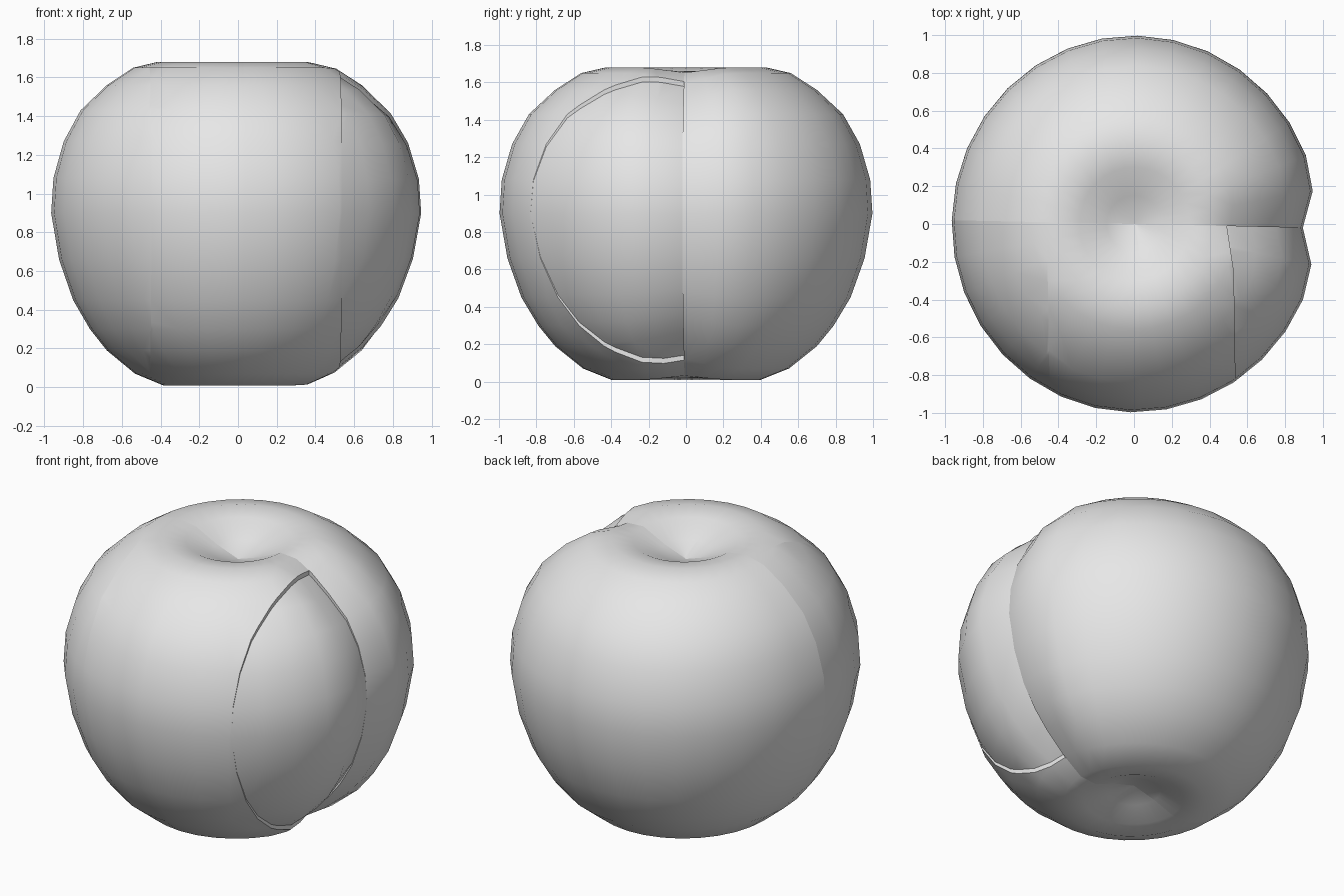
import bpy
import bmesh
import math
from mathutils import Vector, Matrix

if "Cube" in bpy.data.objects:
    bpy.data.objects.remove(bpy.data.objects["Cube"], do_unlink=True)

skin = bpy.data.materials.new("plain grey")
skin.use_nodes = True
GREY = (0.8, 0.8, 0.8, 1)
skin.diffuse_color = GREY
skin.node_tree.nodes["Principled BSDF"].inputs["Base Color"].default_value = GREY

# Radius and height of the fruit, from bottom dimple to top dimple
PROFILE = [(0, .11), (.15, .07), (.28, .02), (.4, .01), (.55, .07), (.7, .19),
           (.79, .3), (.88, .45), (.955, .66), (.997, .9), (.985, 1.08),
           (.93, 1.27), (.84, 1.43), (.7, 1.56), (.56, 1.65), (.43, 1.68),
           (.3, 1.66), (.15, 1.59), (0, 1.54)]
SEAM = Vector((.02, 1, 0))      # slightly turned halving cut
SIDE = Vector((1, 0, 0))


def clamp(v):
    return max(0, min(1, v))


def whole_fruit():
    bm = bmesh.new()
    verts = [bm.verts.new((r, 0, z)) for r, z in PROFILE]
    edges = [bm.edges.new(pair) for pair in zip(verts, verts[1:])]
    bmesh.ops.spin(bm, geom=verts + edges, axis=(0, 0, 1), cent=(0, 0, 0),
                   angle=math.tau, steps=32, use_duplicate=False)
    bmesh.ops.remove_doubles(bm, verts=bm.verts, dist=.0005)
    bmesh.ops.recalc_face_normals(bm, faces=bm.faces)
    bm.transform(Matrix.Rotation(-.02, 4, "Z"))
    for v in bm.verts:
        v.co.x *= .98 if v.co.x > 0 else .968
    return bm


def cut(bm, point, normal):
    """Keep the side behind the normal and close the cut face."""
    bmesh.ops.bisect_plane(bm, geom=bm.verts[:] + bm.edges[:] + bm.faces[:],
                           dist=.002, plane_co=point, plane_no=normal,
                           clear_outer=True)
    rim = [e for e in bm.edges if e.is_boundary]
    caps = bmesh.ops.holes_fill(bm, edges=rim, sides=0)["faces"]
    bmesh.ops.triangulate(bm, faces=caps)


def piece(name, cuts, shrink=1):
    bm = whole_fruit()
    for point, normal in cuts:
        cut(bm, point, normal)
    # Tuck in the open end of the halving cut
    for v in bm.verts:
        c = v.co
        near = clamp(1 - abs(c.y + .02 * c.x) / .24)
        k = 1 - .085 * near * clamp((c.x - .3) / .3)
        c.x *= k
        c.z = .86 + (c.z - .86) * k * shrink
    bmesh.ops.recalc_face_normals(bm, faces=bm.faces)
    mesh = bpy.data.meshes.new(name)
    bm.to_mesh(mesh)
    bm.free()
    mesh.materials.append(skin)
    obj = bpy.data.objects.new(name, mesh)
    bpy.context.collection.objects.link(obj)
    bpy.ops.object.select_all(action="DESELECT")
    obj.select_set(True)
    bpy.context.view_layer.objects.active = obj
    bpy.ops.object.shade_smooth_by_angle(angle=math.radians(42))


# Back half
piece("back_half", [((0, 0, 0), -SEAM)])

# Front half, sliced lengthwise; each slice lies between two slightly leaning cuts
LEAN = Vector((1, .015, 0))
limits = [None, -.46, .02, .525, None]
names = ["right_end_slice", "right_middle_slice", "left_middle_slice", "left_end_slice"]
for name, low, high in zip(names, limits, limits[1:]):
    cuts = [((0, 0, 0), SEAM)]
    if low is not None:
        cuts.append(((low, 0, 0), -LEAN))
    if high is not None:
        cuts.append(((high, 0, 0), LEAN))
    piece(name, cuts, .965 if high is None else 1)
